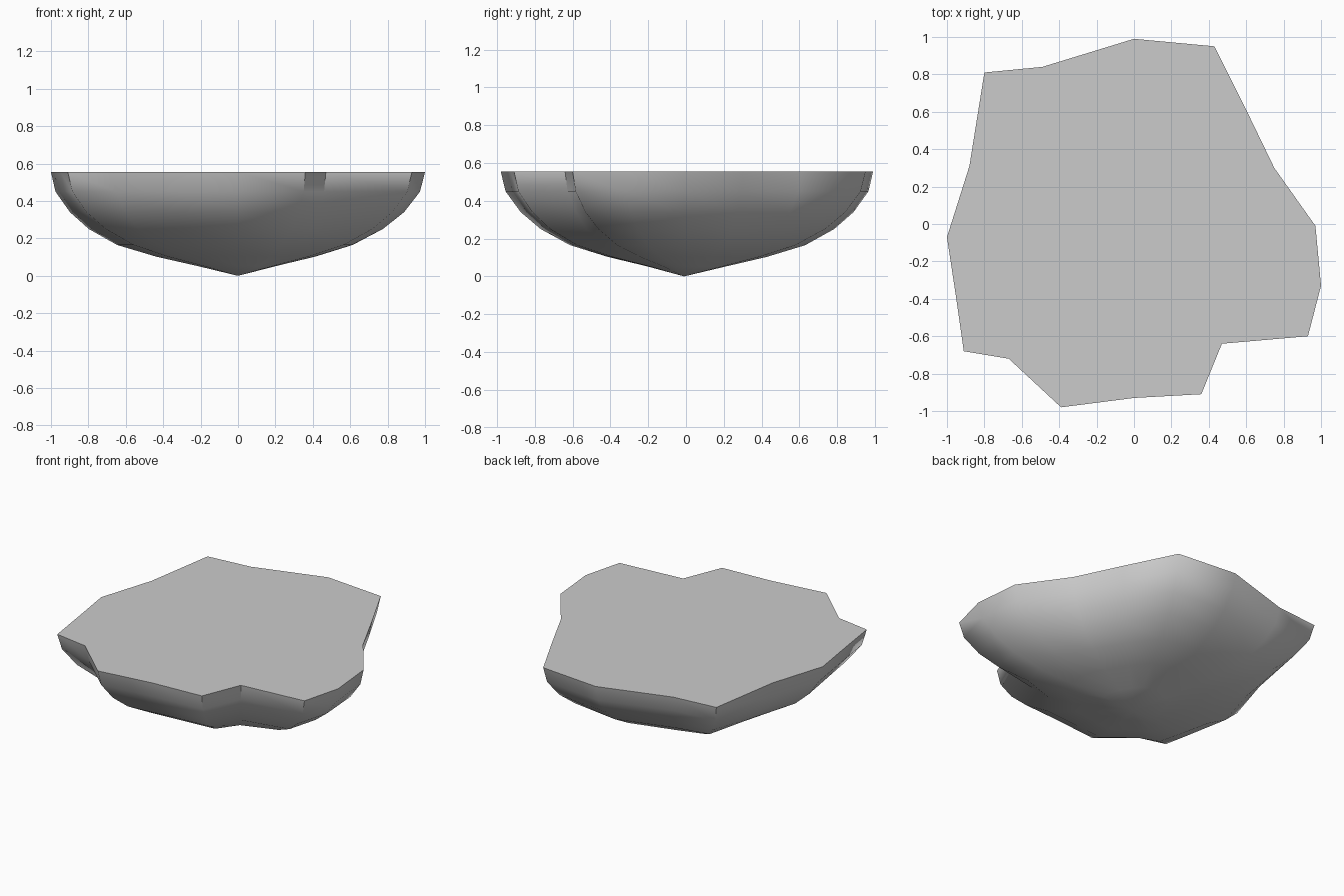
import bpy, bmesh, math
from mathutils import Vector

cube = bpy.data.objects.get("Cube")
if cube:
    bpy.data.objects.remove(cube, do_unlink=True)

stone = bpy.data.materials.new("stone_grey")
stone.use_nodes = True
grey = (0.6, 0.6, 0.6, 1)
stone.diffuse_color = grey
stone.node_tree.nodes["Principled BSDF"].inputs["Base Color"].default_value = grey

# Irregular rim outline, counter-clockwise
rim = [Vector(p) for p in (
    (0.97, -0.01), (0.75, 0.30), (0.60, 0.61), (0.43, 0.95), (0, 0.99),
    (-0.49, 0.84), (-0.80, 0.81), (-0.88, 0.31), (-1, -0.07), (-0.95, -0.40),
    (-0.91, -0.68), (-0.67, -0.72), (-0.39, -0.98), (0, -0.93),
    (0.36, -0.91), (0.47, -0.64), (0.93, -0.60), (1, -0.33))]
# Ring levels: height, width relative to the rim, how far the outline softens
levels = [(0.555, 1, 0), (0.45, 0.975, 0.02), (0.34, 0.895, 0.08), (0.25, 0.79, 0.2),
          (0.165, 0.635, 0.4), (0.103, 0.43, 0.5), (0.052, 0.21, 0.5)]


def softened(i):
    """Rim point with its radius averaged with its neighbours."""
    p = rim[i]
    near = [rim[(i + k) % len(rim)].length for k in (-2, -1, 0, 1, 2)]
    return p.normalized() * (sum(near) / len(near))


# Rock body: stacked rings closing to a point below, flat cap on top
bm = bmesh.new()
rings = []
for z, width, soft in levels:
    ring = []
    for i, p in enumerate(rim):
        q = p.lerp(softened(i), soft) * width
        ring.append(bm.verts.new((q.x, q.y, z)))
    rings.append(ring)
tip = bm.verts.new((0, -0.01, 0))
bm.faces.new(rings[0])
n = len(rim)
for i in range(n):
    j = (i + 1) % n
    for upper, lower in zip(rings, rings[1:]):
        bm.faces.new((upper[i], lower[i], lower[j], upper[j]))
    bm.faces.new((rings[-1][i], tip, rings[-1][j]))
bmesh.ops.recalc_face_normals(bm, faces=bm.faces)
mesh = bpy.data.meshes.new("floating_rock")
bm.to_mesh(mesh)
bm.free()
mesh.materials.append(stone)
rock = bpy.data.objects.new("floating_rock", mesh)
bpy.context.collection.objects.link(rock)

# Smooth underside with a crisp rim
bpy.ops.object.select_all(action="DESELECT")
rock.select_set(True)
bpy.context.view_layer.objects.active = rock
bpy.ops.object.shade_smooth_by_angle(angle=math.radians(60))
